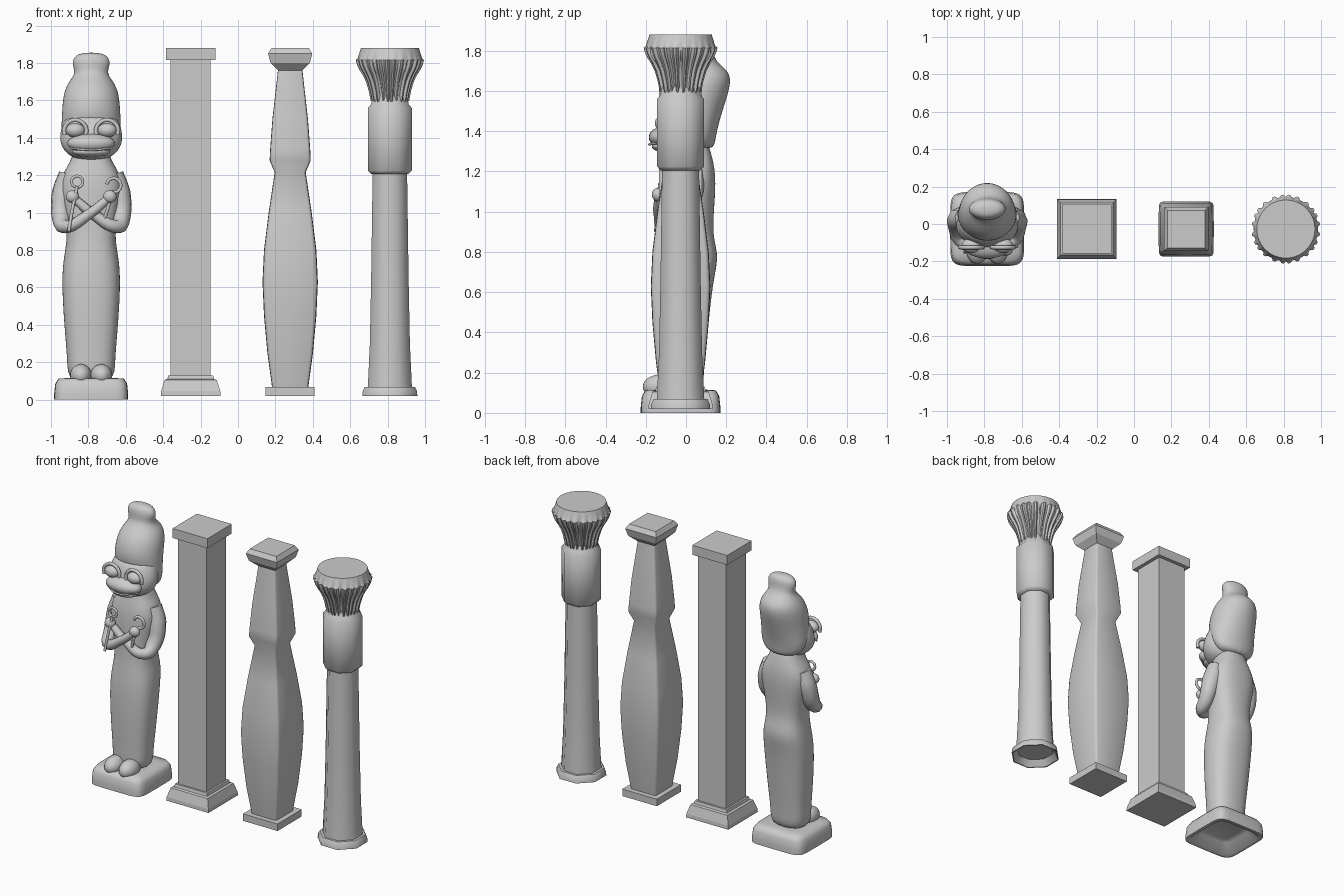
import bpy, bmesh, math

cube = bpy.data.objects.get("Cube")
if cube:
    bpy.data.objects.remove(cube, do_unlink=True)

stone = bpy.data.materials.new("grey_stone")
stone.use_nodes = True
stone.diffuse_color = (0.6, 0.6, 0.6, 1)
stone.node_tree.nodes["Principled BSDF"].inputs["Base Color"].default_value = (0.6, 0.6, 0.6, 1)

STATUE_X = -0.785
MID_Y = -0.027


def finish(obj, angle=40, subdiv=0):
    """Material, smoothing and shading for a finished part."""
    obj.data.materials.clear()
    obj.data.materials.append(stone)
    if subdiv:
        mod = obj.modifiers.new("Smooth form", "SUBSURF")
        mod.levels = mod.render_levels = subdiv
    bpy.ops.object.select_all(action="DESELECT")
    obj.select_set(True)
    bpy.context.view_layer.objects.active = obj
    if angle:
        bpy.ops.object.shade_smooth_by_angle(angle=math.radians(angle))
    return obj


def mesh_object(name, bm, x):
    bmesh.ops.recalc_face_normals(bm, faces=bm.faces)
    mesh = bpy.data.meshes.new(name)
    bm.to_mesh(mesh)
    bm.free()
    obj = bpy.data.objects.new(name, mesh)
    obj.location.x = x
    bpy.context.collection.objects.link(obj)
    return obj


def loft(name, x, rings, n=16, power=1.0, turn=0.0, bump=None, angle=40, subdiv=0, caps=(1, 1)):
    """Stack rings of (z, half width) or (z, half width, front y, back y)."""
    bm = bmesh.new()
    loops = []
    for k, ring in enumerate(rings):
        z, h = ring[:2]
        front, back = ring[2:] if len(ring) > 2 else (MID_Y - h, MID_Y + h)
        loop = []
        for i in range(n):
            a = turn + math.tau * i / n
            c, s = math.cos(a), math.sin(a)
            px = math.copysign(abs(c) ** power, c)
            py = math.copysign(abs(s) ** power, s)
            grow = bump(i, k) if bump else 0
            loop.append(bm.verts.new(((h + grow) * px,
                                      (front + back) / 2 + ((back - front) / 2 + grow) * py, z)))
        loops.append(loop)
    for low, high in zip(loops, loops[1:]):
        for i in range(n):
            j = (i + 1) % n
            bm.faces.new((low[i], low[j], high[j], high[i]))
    if caps[0]:
        bm.faces.new(loops[0][::-1])
    if caps[1]:
        bm.faces.new(loops[-1])
    return finish(mesh_object(name, bm, x), angle, subdiv)


def square(name, x, rings):
    return loft(name, x, rings, n=4, power=0, turn=math.pi / 4, angle=0)


def octagon(name, x, rings, **kw):
    k = 1 / math.cos(math.pi / 8)
    return loft(name, x, [(z, h * k) for z, h in rings], n=8, turn=math.pi / 8, angle=50, **kw)


def ball(name, centre, size):
    bm = bmesh.new()
    bmesh.ops.create_uvsphere(bm, u_segments=24, v_segments=14, radius=1)
    bmesh.ops.scale(bm, vec=size, verts=bm.verts)
    bmesh.ops.translate(bm, vec=centre, verts=bm.verts)
    return finish(mesh_object(name, bm, STATUE_X))


def tube(name, points, radius):
    """Rounded tube through points (x, y, z, relative thickness)."""
    curve = bpy.data.curves.new(name, "CURVE")
    curve.dimensions = "3D"
    curve.bevel_depth = radius
    curve.bevel_resolution = 3
    curve.resolution_u = 6
    curve.use_fill_caps = True
    spline = curve.splines.new("BEZIER")
    spline.bezier_points.add(len(points) - 1)
    for bp, (px, py, pz, thick) in zip(spline.bezier_points, points):
        bp.co = (px, py, pz)
        bp.radius = thick
        bp.handle_left_type = bp.handle_right_type = "AUTO"
    obj = bpy.data.objects.new(name, curve)
    obj.location.x = STATUE_X
    bpy.context.collection.objects.link(obj)
    bpy.ops.object.select_all(action="DESELECT")
    obj.select_set(True)
    bpy.context.view_layer.objects.active = obj
    bpy.ops.object.convert(target="MESH")
    return finish(bpy.context.object)


def arc(cx, y, cz, r, start, end, count=9):
    angles = [math.radians(start + (end - start) * i / (count - 1)) for i in range(count)]
    return [(cx + r * math.cos(a), y, cz + r * math.sin(a), 1) for a in angles]


# Square pillar
PX = -0.253
square("square_pillar_base", PX, [(0.02, 0.16), (0.045, 0.158), (0.105, 0.14), (0.11, 0.125), (0.13, 0.12)])
square("square_pillar_shaft", PX, [(0.13, 0.107), (1.815, 0.107)])
square("square_pillar_cap", PX, [(1.815, 0.132), (1.88, 0.132)])

# Swelling pillar
BX = 0.279
square("swelling_pillar_base", BX, [(0.02, 0.131), (0.068, 0.131)])
loft("swelling_pillar_shaft", BX,
     [(0.068, 0.097), (0.25, 0.122), (0.45, 0.14), (0.63, 0.148), (0.8, 0.14), (1.0, 0.115),
      (1.215, 0.083), (1.28, 0.11), (1.34, 0.107), (1.5, 0.095), (1.765, 0.065)],
     power=0.16, angle=60)
square("swelling_pillar_cap", BX, [(1.76, 0.065), (1.8, 0.105), (1.85, 0.118), (1.88, 0.1)])

# Flower column
FX = 0.812
octagon("flower_column_base", FX, [(0.06, 0.11), (0.02, 0.14), (0.02, 0.147), (0.045, 0.145),
                                   (0.068, 0.134), (0.068, 0.1)], caps=(1, 1))
octagon("flower_column_shaft", FX, [(0.065, 0.118), (0.3, 0.107), (0.65, 0.1), (1.22, 0.092)])
octagon("flower_column_collar", FX, [(1.205, 0.098), (1.225, 0.117), (1.56, 0.117), (1.58, 0.1), (1.62, 0.093)])

RIBS = (1, 2, 5, 6, 10, 11, 14, 15)


def petal(i, k):
    """Raised ribs with a small bud between each pair of petals."""
    if k == 0 or k > 7:
        return 0
    if i % 16 in RIBS:
        return 0.014
    return 0.012 if i % 16 == 8 and k in (5, 6) else 0


loft("flower_capital", FX,
     [(1.58, 0.088), (1.6, 0.09), (1.65, 0.1), (1.7, 0.115), (1.74, 0.135), (1.76, 0.148),
      (1.785, 0.161), (1.815, 0.17), (1.825, 0.172), (1.88, 0.155)],
     n=96, turn=-math.pi / 2, bump=petal, angle=35)

# Statue plinth, hollow underneath
loft("statue_plinth", STATUE_X,
     [(0.07, 0.1), (0.06, 0.13), (0.0, 0.175), (0.0, 0.198), (0.03, 0.198), (0.085, 0.192),
      (0.112, 0.175), (0.116, 0.12)], n=32, power=0.3, angle=60)

# Statue body
loft("statue_body", STATUE_X,
     [(0.09, 0.13, -0.12, 0.09), (0.2, 0.128, -0.115, 0.088), (0.4, 0.147, -0.125, 0.11),
      (0.65, 0.162, -0.125, 0.135), (0.78, 0.146, -0.11, 0.168), (0.87, 0.128, -0.1, 0.135),
      (1.0, 0.145, -0.1, 0.14), (1.12, 0.172, -0.1, 0.15), (1.21, 0.158, -0.09, 0.146),
      (1.28, 0.105, -0.07, 0.13), (1.38, 0.085, -0.06, 0.1)],
     power=0.8, angle=80, subdiv=2)

for side, label in ((1, "left"), (-1, "right")):
    ball(label + "_foot", (side * 0.055, -0.13, 0.13), (0.058, 0.085, 0.06))
    # Arms crossed over the chest, one in front of the other
    lift = 0.0 if side > 0 else 0.02
    tube(label + "_arm",
         [(side * 0.115, 0.03, 1.2, 1.1), (side * 0.15, 0.025, 1.1, 1.12), (side * 0.16, -0.02, 0.97, 0.9),
          (side * 0.14, -0.09, 0.925, 0.65), (0.0, -0.115 - lift, 1.0, 0.5),
          (-side * 0.085, -0.115 - lift, 1.07, 0.42)], 0.055)
    ball(label + "_hand", (-side * 0.1, -0.12 - lift, 1.085), (0.036, 0.03, 0.034))
    # Eyes and their lids
    ball(label + "_eye", (side * 0.085, -0.115, 1.44), (0.052, 0.04, 0.038))
    tube(label + "_eyelid", arc(side * 0.085, -0.125, 1.435, 0.06, -20, 200), 0.011)

# Held staffs: a looped one and a hooked one
tube("loop_staff_shaft", [(-0.12, -0.15, 0.9, 1), (-0.1, -0.14, 1.02, 1), (-0.075, -0.13, 1.14, 1)], 0.009)
tube("loop_staff_ring", arc(-0.075, -0.125, 1.165, 0.03, -100, 260, 13), 0.008)
tube("hook_staff", [(0.07, -0.13, 0.96, 1), (0.1, -0.135, 1.06, 1)]
     + arc(0.12, -0.12, 1.145, 0.038, -100, 170), 0.009)

# Statue head with wide muzzle
loft("statue_head", STATUE_X,
     [(1.28, 0.07, -0.1, 0.08), (1.31, 0.13, -0.13, 0.1), (1.36, 0.168, -0.135, 0.11),
      (1.42, 0.172, -0.13, 0.12), (1.48, 0.155, -0.11, 0.13), (1.53, 0.13, -0.08, 0.12)],
     angle=80, subdiv=2)
ball("muzzle", (0, -0.115, 1.37), (0.128, 0.07, 0.052))
ball("lower_jaw", (0, -0.1, 1.325), (0.1, 0.07, 0.03))
tube("mouth_line", [(-0.115, -0.13, 1.345, 1), (0, -0.182, 1.335, 1), (0.115, -0.13, 1.345, 1)], 0.006)

# Tall crown leaning back, with its knob and neck flap
loft("tall_crown", STATUE_X,
     [(1.31, 0.1, 0.02, 0.14), (1.36, 0.15, -0.01, 0.148), (1.42, 0.165, -0.05, 0.16),
      (1.52, 0.16, -0.105, 0.19), (1.64, 0.153, -0.08, 0.23), (1.7, 0.122, -0.03, 0.215),
      (1.745, 0.084, 0.02, 0.15), (1.79, 0.104, 0.02, 0.138), (1.83, 0.098, 0.025, 0.135),
      (1.856, 0.055, 0.05, 0.11)], angle=80, subdiv=2)
